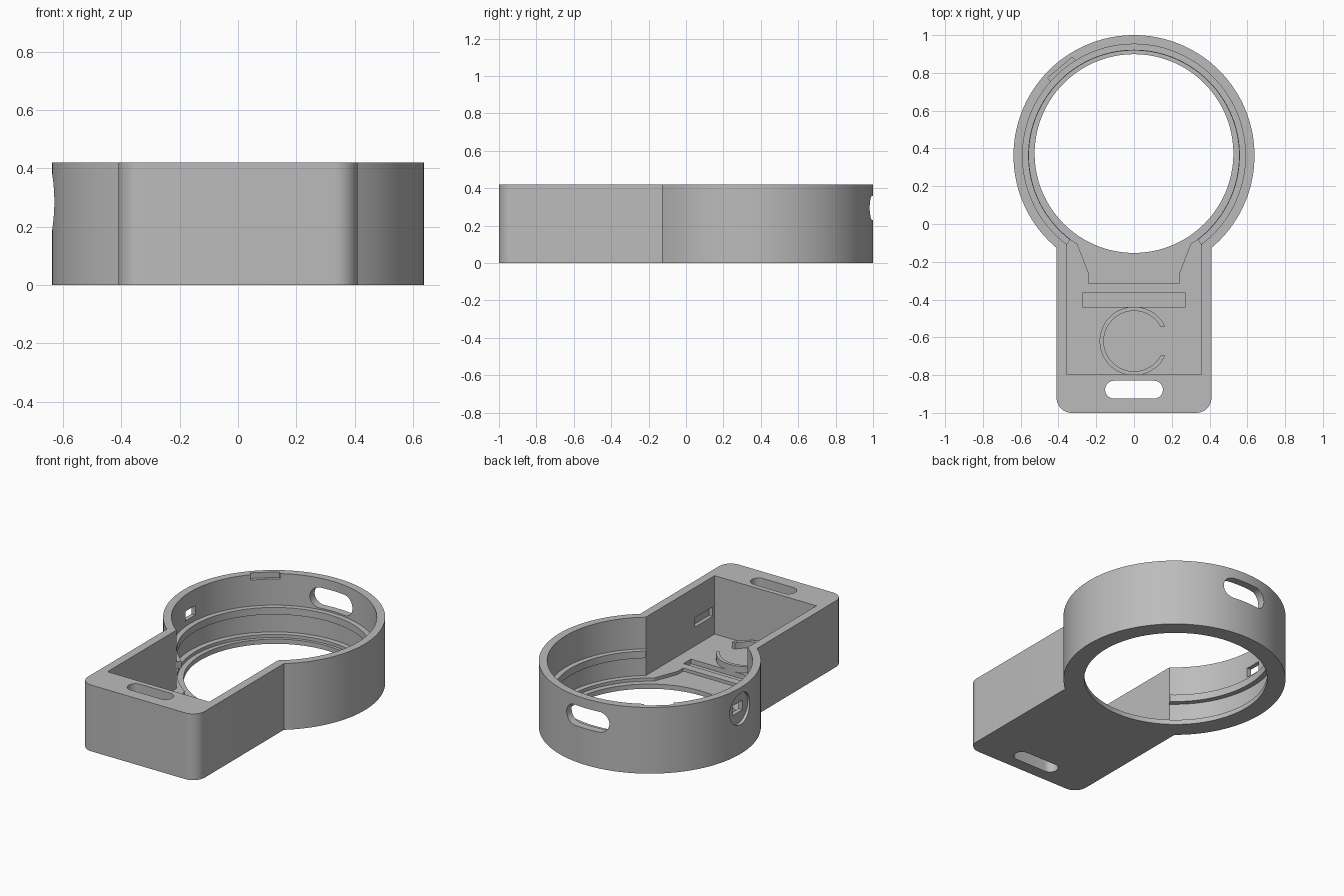
import bpy, bmesh, math
from mathutils import Matrix

if "Cube" in bpy.data.objects:
    bpy.data.objects.remove(bpy.data.objects["Cube"])

CY = 0.362          # ring centre on y
H = 0.42            # overall height

grey = bpy.data.materials.new("light_grey")
grey.diffuse_color = (0.5, 0.5, 0.5, 1)
grey.use_nodes = True
grey.node_tree.nodes["Principled BSDF"].inputs["Base Color"].default_value = grey.diffuse_color


def arc(r, a0, a1, n, cx=0.0, cy=CY):
    """Points on an arc, angles in degrees."""
    return [(cx + r * math.cos(math.radians(a0 + (a1 - a0) * i / n)),
             cy + r * math.sin(math.radians(a0 + (a1 - a0) * i / n))) for i in range(n + 1)]


def ring_to_x(r, x, n=112):
    """Large arc over the top that stops at +x and -x on the front side."""
    a = math.degrees(math.acos(x / r))
    return arc(r, -a, 180 + a, n)


def stadium(length, width, cx=0.0, cy=0.0):
    r, d = width / 2, (length - width) / 2
    return arc(r, -90, 90, 16, cx + d, cy) + arc(r, 90, 270, 16, cx - d, cy)


def rect(x0, x1, y0, y1):
    return [(x0, y0), (x1, y0), (x1, y1), (x0, y1)]


def prism(name, pts, z0, z1, matrix=None):
    """Extrude a flat outline from z0 to z1, then place it."""
    bm = bmesh.new()
    face = bm.faces.new([bm.verts.new((x, y, z0)) for x, y in pts])
    top = bmesh.ops.extrude_face_region(bm, geom=[face])["geom"]
    bmesh.ops.translate(bm, vec=(0, 0, z1 - z0),
                        verts=[v for v in top if isinstance(v, bmesh.types.BMVert)])
    bmesh.ops.recalc_face_normals(bm, faces=bm.faces)
    if matrix:
        bm.transform(matrix)
    mesh = bpy.data.meshes.new(name)
    bm.to_mesh(mesh)
    bm.free()
    mesh.materials.append(grey)
    ob = bpy.data.objects.new(name, mesh)
    bpy.context.collection.objects.link(ob)
    return ob


def cut(target, cutter):
    """Subtract the cutter and remove it."""
    cutter.hide_render = True
    mod = target.modifiers.new("cut", 'BOOLEAN')
    mod.operation, mod.solver, mod.object = 'DIFFERENCE', 'EXACT', cutter
    bpy.context.view_layer.objects.active = target
    bpy.ops.object.modifier_apply(modifier=mod.name)
    bpy.data.objects.remove(cutter, do_unlink=True)


# Housing: ring joined to a box with rounded front corners
outline = ring_to_x(0.638, 0.41)
outline += arc(0.08, 180, 270, 10, -0.33, -0.92) + arc(0.08, 270, 360, 10, 0.33, -0.92)
housing = prism("housing", outline, 0, H)

# Main pocket, lower ring recess and open bottom
cut(housing, prism("pocket", ring_to_x(0.59, 0.357) + [(-0.357, -0.797), (0.357, -0.797)], 0.05, 0.6))
cut(housing, prism("recess", ring_to_x(0.556, 0.3) + [(-0.24, -0.26), (-0.24, -0.315),
                                                      (0.24, -0.315), (0.24, -0.26)], 0.03, 0.3))
cut(housing, prism("opening", arc(0.526, 0, 360 * 127 / 128, 127, 0, 0.373), -0.1, 0.2))

# Strap slots: vertical one in the front block, horizontal one in the back wall
cut(housing, prism("front_slot", stadium(0.306, 0.095, 0, -0.877), -0.1, 0.6))
to_back = Matrix.Translation((0, 0.8, 0.295)) @ Matrix.Rotation(math.radians(-90), 4, 'X')
cut(housing, prism("back_slot", stadium(0.3, 0.13), 0, 0.4, to_back))

# Round recess with a small rectangular port in the left wall
to_left = Matrix.Translation((-0.616, CY, 0.285)) @ Matrix.Rotation(math.radians(-90), 4, 'Y')
cut(housing, prism("button_recess", arc(0.1, 0, 360 * 47 / 48, 47, 0, 0), 0, 0.2, to_left))
cut(housing, prism("port", rect(-0.75, -0.5, CY - 0.05, CY + 0.05), 0.255, 0.315))

# Latch notch in the top rim, shallow pocket in the right wall, groove in the floor
to_notch = Matrix.Translation((0, CY, 0)) @ Matrix.Rotation(math.radians(130), 4, 'Z')
cut(housing, prism("rim_notch", rect(0.5, 0.609, -0.085, 0.085), 0.385, 0.6, to_notch))
cut(housing, prism("side_pocket", rect(0.3, 0.38, -0.775, -0.6), 0.17, 0.23))
cut(housing, prism("floor_groove", rect(-0.273, 0.273, -0.44, -0.365), 0.02, 0.3))

# Retaining rib around the inside of the ring
rib = prism("retaining_rib", ring_to_x(0.594, 0.357) + ring_to_x(0.558, 0.338)[::-1], 0.175, 0.22)

# Open round holder standing on the box floor
holder = prism("round_holder", arc(0.182, 25, 335, 64, 0, -0.62)
               + arc(0.16, 332, 28, 64, 0, -0.62), 0.045, 0.09)

for ob in (housing, rib, holder):
    bpy.ops.object.select_all(action='DESELECT')
    ob.select_set(True)
    bpy.context.view_layer.objects.active = ob
    bpy.ops.object.shade_smooth_by_angle(angle=math.radians(30))
